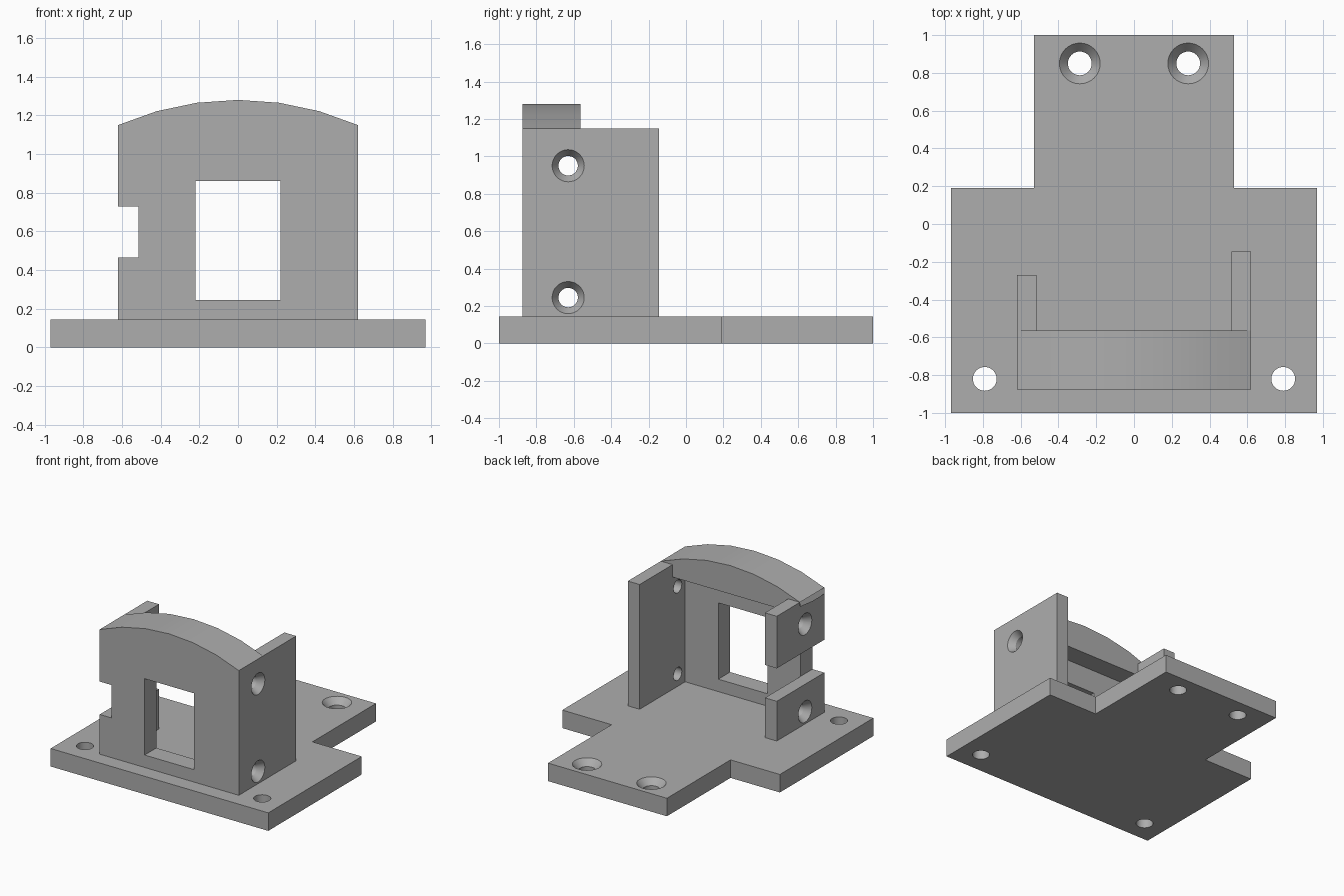
import bpy
import bmesh
import math
from mathutils import Matrix, Vector

cube = bpy.data.objects.get("Cube")
if cube:
    bpy.data.objects.remove(cube, do_unlink=True)

GREY = (0.42, 0.42, 0.42, 1)
grey = bpy.data.materials.new("plain grey")
grey.use_nodes = True
grey.diffuse_color = GREY
grey.node_tree.nodes["Principled BSDF"].inputs["Base Color"].default_value = GREY


def add_object(name, bm):
    bmesh.ops.recalc_face_normals(bm, faces=bm.faces)
    mesh = bpy.data.meshes.new(name)
    bm.to_mesh(mesh)
    bm.free()
    mesh.materials.append(grey)
    obj = bpy.data.objects.new(name, mesh)
    bpy.context.collection.objects.link(obj)
    return obj


def prism(name, points, sweep):
    """Extrude a closed planar outline along a vector."""
    bm = bmesh.new()
    face = bm.faces.new([bm.verts.new(p) for p in points])
    new = bmesh.ops.extrude_face_region(bm, geom=[face])["geom"]
    bmesh.ops.translate(bm, vec=sweep, verts=[v for v in new if isinstance(v, bmesh.types.BMVert)])
    return add_object(name, bm)


def box(name, x0, x1, y0, y1, z0, z1):
    outline = [(x0, y0, z0), (x1, y0, z0), (x1, y1, z0), (x0, y1, z0)]
    return prism(name, outline, (0, 0, z1 - z0))


def drill(place, axis, radius, sink_radius=0, sink_depth=0.05, length=0.4):
    """Hole cutter whose countersink opens along the axis at the given place."""
    profile = [(radius, -length), (radius, length)]
    if sink_radius:
        flare = sink_radius + (sink_radius - radius)
        profile = [(radius, -length), (radius, -sink_depth), (flare, sink_depth)]
    bm = bmesh.new()
    turn = Vector((0, 0, 1)).rotation_difference(Vector(axis)).to_matrix().to_4x4()
    matrix = Matrix.Translation(place) @ turn
    count = 32
    rings = [[bm.verts.new(matrix @ Vector((r * math.cos(math.tau * i / count),
                                            r * math.sin(math.tau * i / count), h)))
              for i in range(count)] for r, h in profile]
    for low, high in zip(rings, rings[1:]):
        for i in range(count):
            j = (i + 1) % count
            bm.faces.new((low[i], low[j], high[j], high[i]))
    bm.faces.new(rings[0])
    bm.faces.new(rings[-1])
    return add_object("hole_cutter", bm)


def combine(target, helpers, operation):
    for helper in helpers:
        helper.hide_render = True
        mod = target.modifiers.new(operation.lower(), "BOOLEAN")
        mod.operation = operation
        mod.solver = "EXACT"
        mod.object = helper
        bpy.context.view_layer.objects.active = target
        bpy.ops.object.modifier_apply(modifier=mod.name)
        bpy.data.objects.remove(helper, do_unlink=True)


def finish(obj):
    bm = bmesh.new()
    bm.from_mesh(obj.data)
    bmesh.ops.remove_doubles(bm, verts=bm.verts, dist=0.0002)
    bmesh.ops.dissolve_limit(bm, angle_limit=0.01, verts=bm.verts, edges=bm.edges)
    bm.to_mesh(obj.data)
    bm.free()
    bpy.ops.object.select_all(action="DESELECT")
    obj.select_set(True)
    bpy.context.view_layer.objects.active = obj
    bpy.ops.object.shade_smooth_by_angle(angle=math.radians(30))


FLOOR, WALL_TOP = 0.145, 1.15
HALF, INNER = 0.62, 0.515
FRONT = -0.875

# T-shaped base plate with two plain and two countersunk holes
half_outline = [(0.97, -1), (0.97, 0.19), (0.53, 0.19), (0.53, 1)]
outline = half_outline + [(-x, y) for x, y in reversed(half_outline)]
base = prism("base_plate", [(x, y, 0) for x, y in outline], (0, 0, FLOOR))
holes = []
for side in (-1, 1):
    holes.append(drill((side * 0.79, -0.82, FLOOR), (0, 0, 1), 0.063))
    holes.append(drill((side * 0.287, 0.85, FLOOR), (0, 0, 1), 0.063, 0.108))
combine(base, holes, "DIFFERENCE")
finish(base)

# Upright housing: front panel, two side walls and a deep arched cap
housing = box("housing", -HALF, HALF, FRONT, -0.725, FLOOR, 1.1)
left_wall = box("left_wall", INNER, HALF, FRONT, -0.145, FLOOR, WALL_TOP)
right_wall = box("right_wall", -HALF, -INNER, FRONT, -0.27, FLOOR, WALL_TOP)
radius, rise = 1.543, 1.28
arch = [(HALF, 1.05)]
half_angle = math.asin(HALF / radius)
for i in range(7):
    a = half_angle * (1 - i / 3)
    arch.append((radius * math.sin(a), rise - radius * (1 - math.cos(a))))
arch.append((-HALF, 1.05))
cap = prism("arched_cap", [(x, FRONT, z) for x, z in arch], (0, 0.31, 0))
combine(housing, [left_wall, right_wall, cap], "UNION")

# Window, side notch and countersunk wall holes
cuts = [box("window_cutter", -0.22, 0.22, -1, -0.6, 0.245, 0.86),
        box("notch_cutter", -0.8, -INNER, -1, 0, 0.465, 0.73)]
for side in (-1, 1):
    for z in (0.245, 0.95):
        cuts.append(drill((side * HALF, -0.63, z), (side, 0, 0), 0.052, 0.086))
combine(housing, cuts, "DIFFERENCE")
finish(housing)
